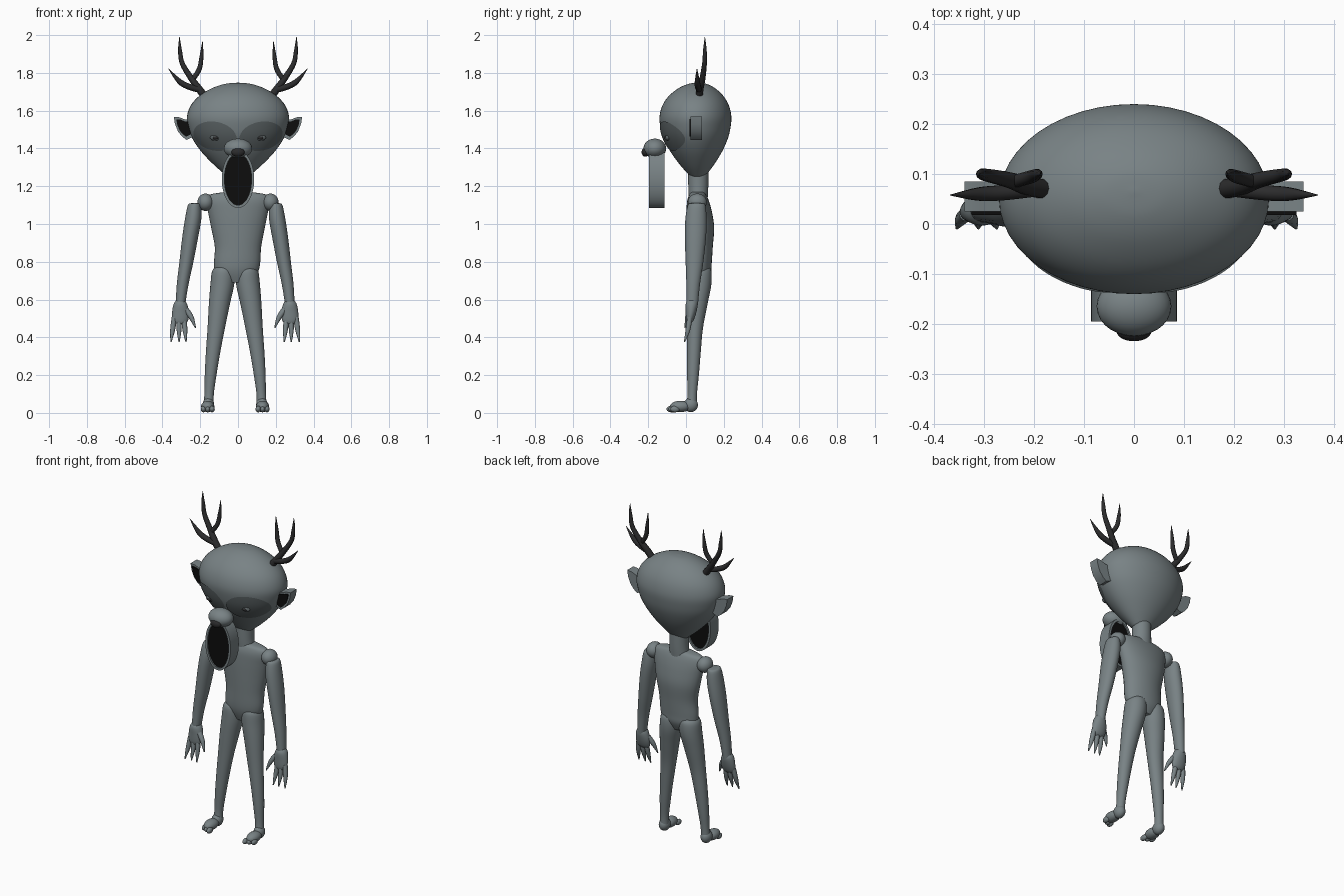
import bpy
import bmesh
from math import sin, cos, pi, sqrt, radians
from mathutils import Vector

default_cube = bpy.data.objects.get("Cube")
if default_cube:
    bpy.data.objects.remove(default_cube, do_unlink=True)


def make_material(name, red, green, blue):
    material = bpy.data.materials.new(name)
    material.use_nodes = True
    colour = (red, green, blue, 1)
    material.diffuse_color = colour
    material.node_tree.nodes["Principled BSDF"].inputs["Base Color"].default_value = colour
    return material


SKIN = make_material("grey skin", .19, .225, .235)
PATCH = make_material("dark grey patch", .105, .125, .13)
HORN = make_material("charcoal horn", .025, .025, .026)
BLACK = make_material("mouth black", .004, .004, .004)


def finish(name, bm, material, angle=40):
    """Turn a bmesh into a smooth shaded object."""
    bmesh.ops.recalc_face_normals(bm, faces=bm.faces)
    mesh = bpy.data.meshes.new(name)
    bm.to_mesh(mesh)
    bm.free()
    obj = bpy.data.objects.new(name, mesh)
    bpy.context.collection.objects.link(obj)
    mesh.materials.append(material)
    bpy.ops.object.select_all(action='DESELECT')
    obj.select_set(True)
    bpy.context.view_layer.objects.active = obj
    bpy.ops.object.shade_smooth_by_angle(angle=radians(angle))
    return obj


def spline(points, steps=5):
    """Catmull-Rom interpolation through tuples of any length."""
    pts = [Vector(p) for p in points]
    result = []
    for i in range(len(pts) - 1):
        a, b, c = pts[max(i - 1, 0)], pts[i], pts[i + 1]
        d = pts[min(i + 2, len(pts) - 1)]
        for k in range(steps):
            t = k / steps
            result.append(b + (c - a) * (t / 2) + (a * 2 - b * 5 + c * 4 - d) * (t * t / 2)
                          + (b * 3 - a - c * 3 + d) * (t ** 3 / 2))
    return result + [pts[-1]]


def bridge(bm, rings):
    n = len(rings[0])
    for low, high in zip(rings, rings[1:]):
        for i in range(n):
            j = (i + 1) % n
            bm.faces.new((low[i], low[j], high[j], high[i]))
    bm.faces.new(rings[0])
    bm.faces.new(rings[-1])


def loft(name, sections, material=SKIN, sides=28, mid=0, flip=1, steps=5):
    """Level ellipses through (x, y, z, x radius, y radius)."""
    bm = bmesh.new()
    rings = []
    for x, y, z, rx, ry in spline(sections, steps):
        rings.append([bm.verts.new((mid + flip * (x + rx * cos(2 * pi * i / sides)),
                                    y + ry * sin(2 * pi * i / sides), z)) for i in range(sides)])
    bridge(bm, rings)
    return finish(name, bm, material, 60)


def tube(name, points, material, mid=0, flip=1, sides=10):
    """Round tapered tube through (x, y, z, radius)."""
    path = spline(points)
    bm = bmesh.new()
    rings = []
    for k, p in enumerate(path):
        ahead = path[min(k + 1, len(path) - 1)] - path[max(k - 1, 0)]
        tangent = ahead.to_3d().normalized()
        u = tangent.cross(Vector((0, 1, 0))).normalized()
        v = tangent.cross(u)
        ring = []
        for i in range(sides):
            a = 2 * pi * i / sides
            q = p.to_3d() + (u * cos(a) + v * sin(a)) * p[3]
            ring.append(bm.verts.new((mid + flip * q.x, q.y, q.z)))
        rings.append(ring)
    bridge(bm, rings)
    return finish(name, bm, material, 60)


def ball(name, centre, radii, material=SKIN, mid=0, flip=1):
    bm = bmesh.new()
    bmesh.ops.create_uvsphere(bm, u_segments=28, v_segments=16, radius=1)
    for v in bm.verts:
        x, y, z = (c + r * p for c, r, p in zip(centre, radii, v.co))
        v.co = (mid + flip * x, y, z)
    return finish(name, bm, material)


def slab(name, outline, front, back, material, flip=1):
    """Extrude an (x, z) outline from front to back along y."""
    bm = bmesh.new()
    bridge(bm, [[bm.verts.new((flip * x, y, z)) for x, z in outline] for y in (front, back)])
    return finish(name, bm, material)


def ellipse(rx, rz, height, n=40):
    return [(rx * cos(2 * pi * i / n), height + rz * sin(2 * pi * i / n)) for i in range(n)]


# Head: an upside-down egg, wider than deep
HEAD_W, HEAD_D, HEAD_Y = .27, .19, .05
egg = spline([(1.25, .2), (1.31, .46), (1.38, .71), (1.45, .89), (1.51, .975), (1.57, 1),
              (1.63, .92), (1.68, .75), (1.72, .5), (1.742, .25), (1.748, .02)], 6)
loft("head", [(0, HEAD_Y + .015 * (1 - f), z, HEAD_W * f, HEAD_D * f) for z, f in egg],
     sides=48, steps=1)


def head_front(x, z):
    """Depth of the front of the head at a given x and z."""
    for (z0, f0), (z1, f1) in zip(egg, egg[1:]):
        if z0 <= z <= z1:
            f = f0 + (f1 - f0) * (z - z0) / (z1 - z0)
            return HEAD_Y + .015 * (1 - f) - HEAD_D * f * sqrt(max(0, 1 - (x / (HEAD_W * f)) ** 2))
    return HEAD_Y


# Eye patches follow the head surface
def eye_patch(name, flip, rings=10, n=40):
    bm = bmesh.new()
    tilt = radians(12)
    loops = []
    for k in range(1, rings + 1):
        loop = []
        for i in range(n):
            u = .116 * k / rings * cos(2 * pi * i / n)
            w = .076 * k / rings * sin(2 * pi * i / n)
            x, z = .122 + u * cos(tilt) - w * sin(tilt), 1.465 + u * sin(tilt) + w * cos(tilt)
            loop.append(bm.verts.new((flip * x, head_front(x, z) - .005, z)))
        loops.append(loop)
    bridge(bm, loops)
    bm.faces.remove(next(f for f in bm.faces if set(f.verts) == set(loops[-1])))
    finish(name, bm, PATCH)


# Snout, nose and open mouth
ball("snout", (0, -.165, 1.4), (.075, .06, .052))
ball("nose", (0, -.215, 1.38), (.035, .02, .024), HORN)
outer, inner = ellipse(.086, .152, 1.237), ellipse(.072, .137, 1.237)
bm = bmesh.new()
loops = [[bm.verts.new((x, y, z)) for x, z in shape]
         for shape, y in ((outer, -.195), (outer, -.115), (inner, -.115), (inner, -.195))]
for a, b in zip(loops, loops[1:] + loops[:1]):
    for i in range(len(a)):
        j = (i + 1) % len(a)
        bm.faces.new((a[i], a[j], b[j], b[i]))
finish("mouth_rim", bm, SKIN)
slab("mouth_inside", inner, -.187, -.123, BLACK)

# Neck and torso
loft("neck", [(0, .065, 1.14, .06, .05), (0, .065, 1.2, .055, .053), (0, .065, 1.3, .055, .053)])
loft("torso", [(-.008, .07, .69, .06, .04), (-.008, .072, .74, .11, .06), (-.005, .07, .79, .122, .066),
               (0, .072, .88, .123, .07), (0, .075, .98, .142, .074), (0, .07, 1.06, .158, .068),
               (0, .064, 1.12, .17, .058), (0, .062, 1.155, .15, .045), (0, .062, 1.17, .06, .035)])

MID = -.015
for side, s in (("left", 1), ("right", -1)):
    eye_patch(side + "_eye_patch", s)
    eye_depth = head_front(.12, 1.455)
    ball(side + "_eye_lid", (.12, eye_depth, 1.457), (.028, .014, .016), PATCH, 0, s)
    ball(side + "_eye", (.12, eye_depth - .009, 1.456), (.014, .01, .009), HORN, 0, s)

    # Ears with a dark inner plate
    ear = [(.24, 1.55), (.28, 1.553), (.31, 1.565), (.34, 1.568), (.334, 1.53),
           (.318, 1.49), (.295, 1.462), (.272, 1.445), (.24, 1.46)]
    slab(side + "_ear", ear, .025, .085, SKIN, s)
    centre = Vector((.285, 1.515))
    plate = [centre + (Vector(p) - centre) * .75 for p in ear]
    slab(side + "_ear_inside", plate, .018, .027, BLACK, s)

    # Antlers: main beam and two tines
    tube(side + "_antler_beam", [(.18, .07, 1.68, .02), (.21, .075, 1.72, .019), (.25, .088, 1.775, .016),
                                 (.295, .098, 1.85, .013), (.307, .1, 1.92, .01), (.31, .1, 1.99, .001)],
         HORN, 0, s)
    tube(side + "_antler_inner_tine", [(.24, .085, 1.765, .013), (.205, .095, 1.82, .013),
                                       (.193, .1, 1.89, .01), (.188, .1, 1.968, .001)], HORN, 0, s)
    tube(side + "_antler_outer_tine", [(.2, .07, 1.71, .016), (.26, .063, 1.727, .016),
                                       (.31, .06, 1.755, .014), (.368, .058, 1.822, .001)], HORN, 0, s)

    # Shoulder, arm and hand
    ball(side + "_shoulder", (.172, .06, 1.115), (.043, .05, .046), SKIN, 0, s)
    loft(side + "_arm", [(.213, .056, 1.11, .02, .03), (.216, .056, 1.1, .034, .046),
                         (.222, .053, 1.03, .043, .056), (.238, .05, .93, .042, .056),
                         (.258, .045, .8, .037, .047), (.278, .038, .68, .031, .036),
                         (.29, .033, .57, .025, .03)], SKIN, 28, MID, s)
    loft(side + "_palm", [(.29, .032, .6, .02, .02), (.29, .03, .575, .036, .032), (.289, .026, .53, .045, .028),
                          (.29, .02, .49, .041, .02), (.29, .015, .472, .025, .01)], SKIN, 28, MID, s)
    fingers = ((.322, .34), (.297, .297), (.272, .26))
    for number, (root, tip) in enumerate(fingers, 1):
        tube(f"{side}_finger_{number}", [(root, .02, .505, .014), ((root + tip) / 2, .01, .44, .013),
                                         (tip, -.008, .375, .003)], SKIN, MID, s)
    tube(side + "_thumb", [(.26, .02, .545, .016), (.232, .008, .505, .013), (.21, -.005, .45, .003)],
         SKIN, MID, s)

    # Leg and foot
    loft(side + "_leg", [(.06, .072, .775, .04, .045), (.062, .072, .75, .06, .062),
                         (.068, .07, .68, .063, .064), (.083, .06, .58, .056, .055),
                         (.1, .048, .45, .046, .042), (.117, .042, .32, .038, .036),
                         (.13, .037, .2, .031, .031), (.138, .033, .1, .025, .025),
                         (.14, .03, .04, .027, .028)], SKIN, 28, MID, s)
    ball(side + "_heel", (.142, .025, .042), (.031, .038, .038), SKIN, MID, s)
    ball(side + "_foot", (.145, -.03, .034), (.035, .055, .03), SKIN, MID, s)
    for number in range(3):
        ball(f"{side}_toe_{number + 1}", (.122 + .023 * number, -.078 + .01 * number, .02),
             (.014, .025, .017), SKIN, MID, s)
